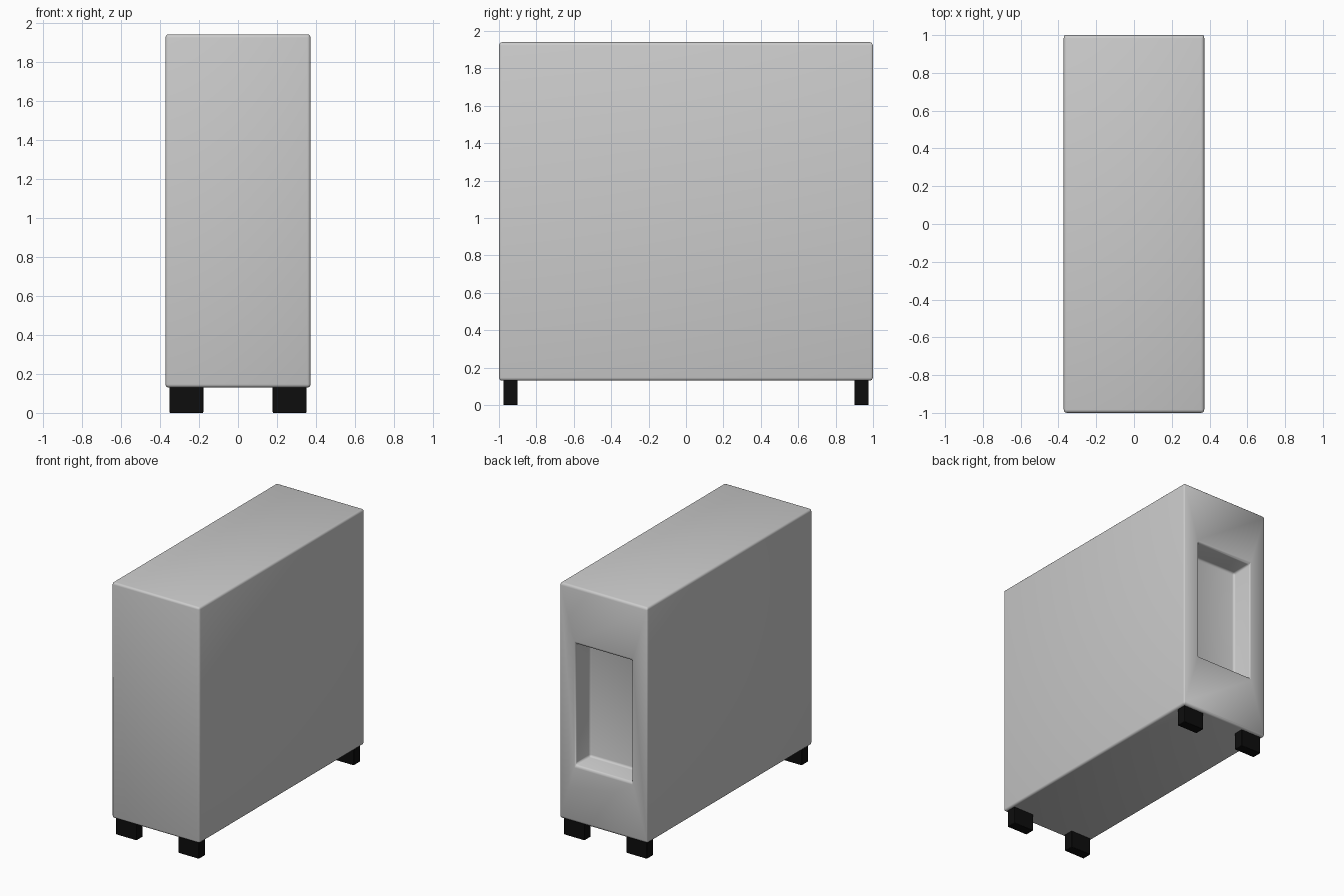
import bpy, bmesh
from mathutils import Vector, Matrix

if "Cube" in bpy.data.objects:
    bpy.data.objects.remove(bpy.data.objects["Cube"])


def finish(name, bm, bevel, segments):
    me = bpy.data.meshes.new(name)
    bm.to_mesh(me)
    bm.free()
    ob = bpy.data.objects.new(name, me)
    bpy.context.collection.objects.link(ob)
    mod = ob.modifiers.new("Bevel", 'BEVEL')
    mod.width, mod.segments = bevel, segments
    bpy.ops.object.select_all(action='DESELECT')
    ob.select_set(True)
    bpy.context.view_layer.objects.active = ob
    return ob


def box(center, size):
    bm = bmesh.new()
    bmesh.ops.create_cube(bm, size=1, matrix=Matrix.Translation(center) @ Matrix.Diagonal((*size, 1)))
    return bm


# Case body with a rectangular recess in the back
center = Vector((0, 0, 1.035))
bm = box(center, (0.744, 2.0, 1.81))
bm.normal_update()
back = next(f for f in bm.faces if f.normal.y > 0.9)
bmesh.ops.inset_individual(bm, faces=[back], thickness=0.1)
for v in back.verts:
    v.co.x = 0.24 if v.co.x > 0 else -0.24
    v.co.z = center.z + (0.465 if v.co.z > center.z else -0.465)
floor = bmesh.ops.extrude_discrete_faces(bm, faces=[back])["faces"][0]
bmesh.ops.translate(bm, verts=floor.verts, vec=(0, -0.18, 0))
case_body = finish("case_body", bm, 0.017, 3)
bpy.ops.object.shade_smooth()

# Four black feet
black = bpy.data.materials.new("black_rubber")
black.diffuse_color = (0.004, 0.004, 0.004, 1)
black.use_nodes = True
black.node_tree.nodes["Principled BSDF"].inputs["Base Color"].default_value = black.diffuse_color
for xs, side in ((-1, "left"), (1, "right")):
    for ys, end in ((-1, "front"), (1, "back")):
        foot = finish(f"{end}_{side}_foot",
                      box((xs * 0.265, ys * 0.939, 0.07), (0.174, 0.076, 0.14)), 0.004, 2)
        foot.data.materials.append(black)
        bpy.ops.object.shade_smooth_by_angle()
